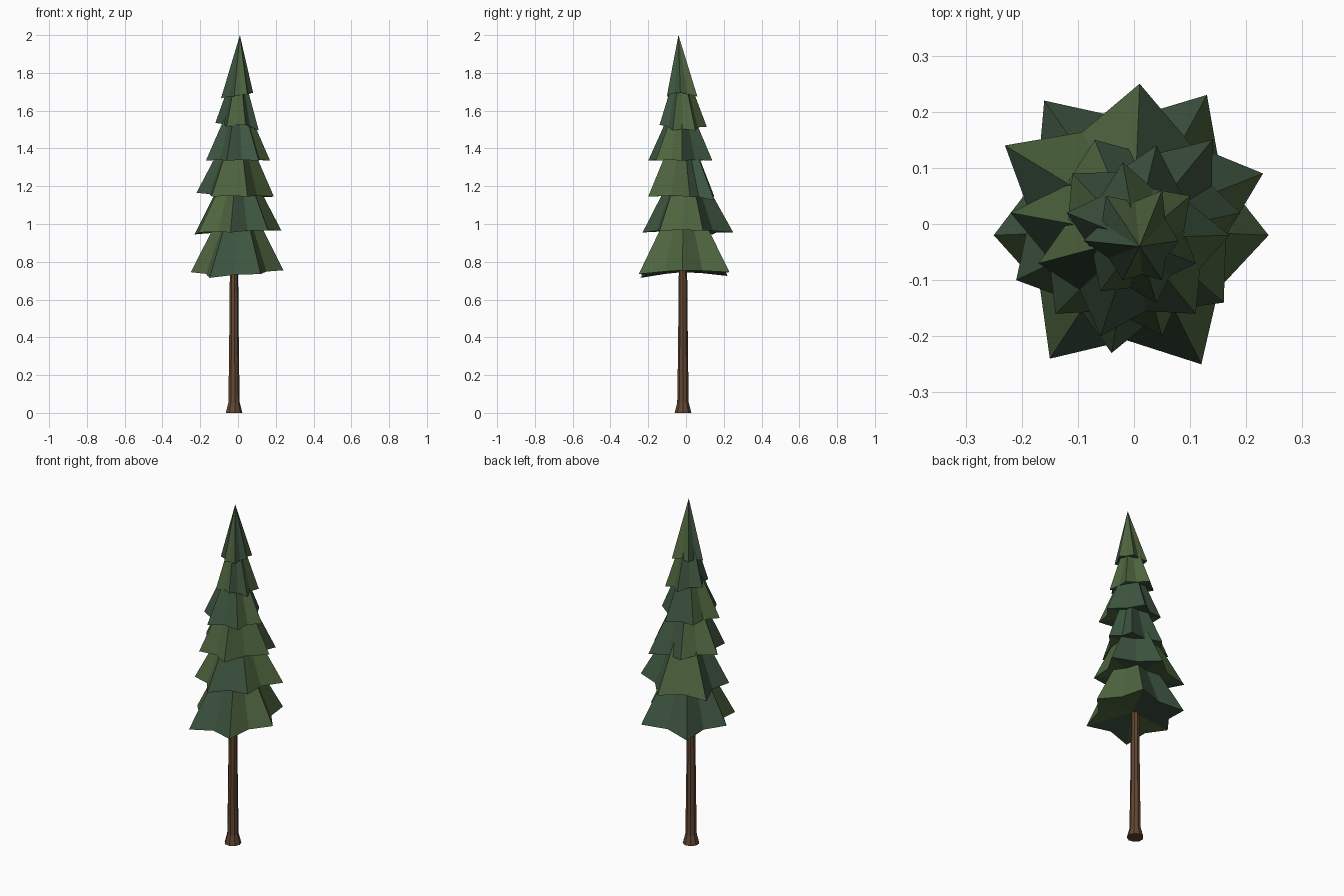
import bpy
import bmesh
from math import cos, sin, tau
from mathutils import Vector

cube = bpy.data.objects.get("Cube")
if cube:
    bpy.data.objects.remove(cube, do_unlink=True)


def make_material(name, colour):
    mat = bpy.data.materials.new(name)
    mat.use_nodes = True
    mat.diffuse_color = (*colour, 1)
    mat.node_tree.nodes["Principled BSDF"].inputs["Base Color"].default_value = (*colour, 1)
    return mat


bark = make_material("brown bark", (.12, .062, .032))
blue_green = make_material("blue green needles", (.049, .092, .053))
olive_green = make_material("olive green needles", (.077, .13, .05))


def make_object(name, bm, materials):
    bmesh.ops.recalc_face_normals(bm, faces=bm.faces)
    mesh = bpy.data.meshes.new(name)
    bm.to_mesh(mesh)
    bm.free()
    for mat in materials:
        mesh.materials.append(mat)
    obj = bpy.data.objects.new(name, mesh)
    bpy.context.collection.objects.link(obj)


def build_trunk(centre, profile, sides=9):
    """Faceted trunk lofted through (radius, height) rings."""
    bm = bmesh.new()
    rings = []
    for radius, height in profile:
        rings.append([bm.verts.new((centre.x + radius * cos(tau * i / sides),
                                    centre.y + radius * sin(tau * i / sides),
                                    height)) for i in range(sides)])
    for low, high in zip(rings, rings[1:]):
        for i in range(sides):
            j = (i + 1) % sides
            bm.faces.new((low[i], low[j], high[j], high[i]))
    bm.faces.new(rings[0])
    bm.faces.new(rings[-1])
    make_object("trunk", bm, [bark])


def build_tier(name, base, height, apex_xy, tips, colours):
    """Star-based cone: a folded pair of facets spans each gap between branch tips."""
    bm = bmesh.new()
    centre = Vector((*apex_xy, base))
    points = [Vector((x, y, z)) / 100 + Vector((0, 0, base)) for x, y, z in tips]
    apex = bm.verts.new((*apex_xy, base + height))
    hollow = bm.verts.new(centre + Vector((0, 0, .025)))
    tip_verts = [bm.verts.new(p) for p in points]
    for i, tip in enumerate(tip_verts):
        following = (i + 1) % len(points)
        valley = centre.lerp((points[i] + points[following]) / 2, .84)
        valley.z += .005
        fold = bm.verts.new(valley)
        for a, b in ((tip, fold), (fold, tip_verts[following])):
            for top in (apex, hollow):
                face = bm.faces.new((a, b, top))
                face.material_index = int(colours[i] == "O")
    make_object(name, bm, [blue_green, olive_green])


# Trunk with a flared foot
build_trunk(Vector((-.022, -.016)),
            [(.045, 0), (.031, .055), (.027, .3), (.022, .8), (.015, 1.1)])

# Foliage tiers from bottom to top: tips in hundredths, counter-clockwise, with a small droop
build_tier("lowest_foliage", .735, .5, (0, -.01),
           [(24, -2, 2), (13, 23, 1), (-16, 22, -1), (-25, -2, 1), (-15, -24, -2), (12, -25, 0)],
           "OBBOBO")
build_tier("second_foliage", .955, .45, (0, 0),
           [(23, 9, 1), (1, 25, 0), (-23, 14, -1), (-21, -10, 0), (-4, -23, 0), (16, -14, 1)],
           "BOBOBO")
build_tier("third_foliage", 1.145, .44, (0, -.02),
           [(19, 2, 0), (14, 15, -2), (-7, 15, 0), (-22, 2, 2), (-14, -16, 0), (5, -20, 0)],
           "BBOBOO")
build_tier("fourth_foliage", 1.335, .39, (0, -.025),
           [(17, -2, 0), (4, 14, 0), (-11, 9, 0), (-17, -7, 0), (-6, -20, 0), (11, -16, 0)],
           "BBOBBO")
build_tier("fifth_foliage", 1.515, .37, (.005, -.03),
           [(10, 5, -2), (-2, 11, 0), (-12, 2, 2), (-6, -12, 0), (4, -14, 1), (11, -7, -2)],
           "OBBOBO")
build_tier("top_foliage", 1.675, .325, (.01, -.04),
           [(8, -3, 2), (5, 6, 0), (-5, 5, 0), (-9, -3, -1), (-2, -10, 0), (5, -10, 1)],
           "OOBBOB")
